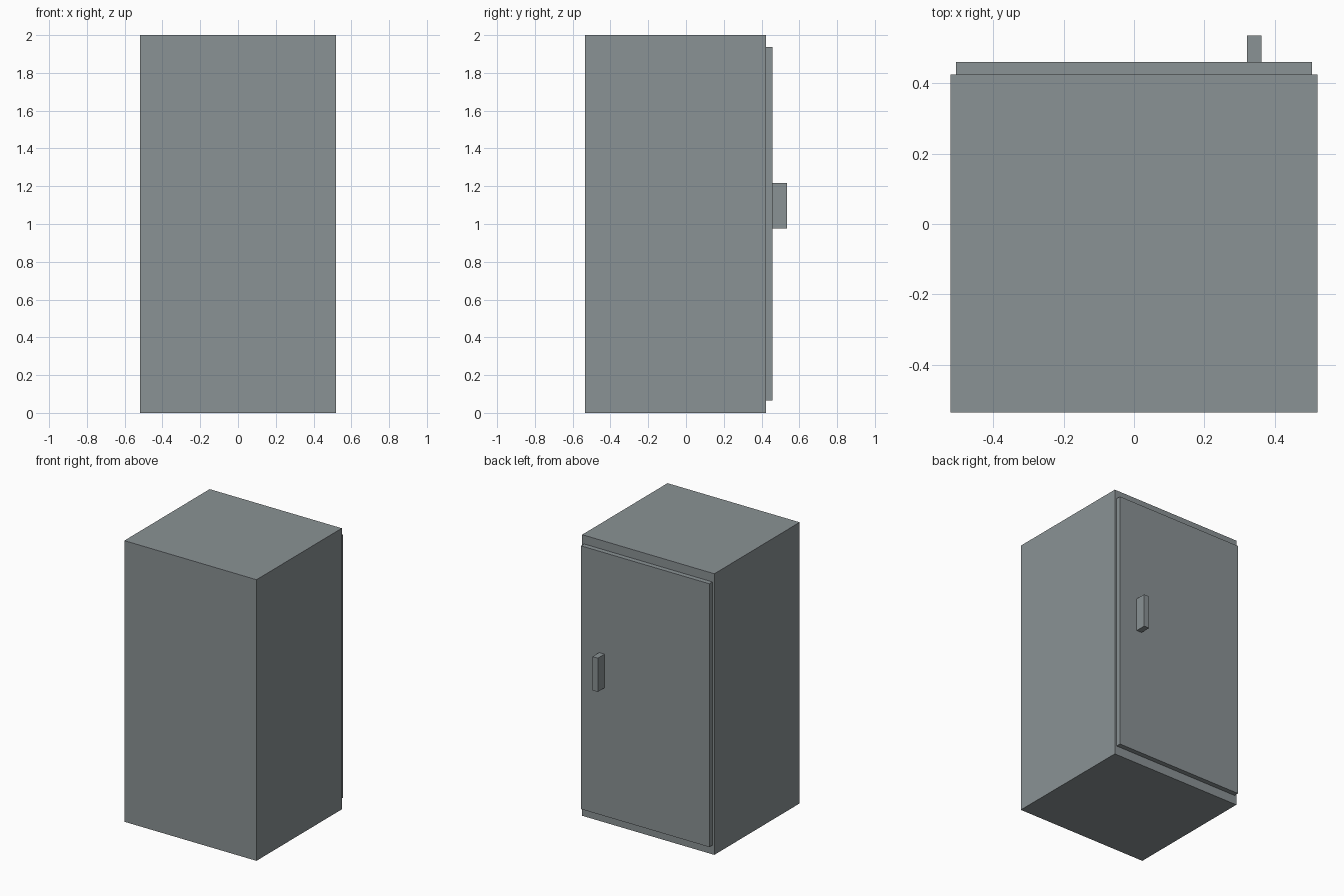
import bpy

if "Cube" in bpy.data.objects:
    bpy.data.objects.remove(bpy.data.objects["Cube"])

# Dark blue-grey paint shared by all parts
paint = bpy.data.materials.new("dark_grey_paint")
paint.diffuse_color = (0.255, 0.288, 0.299, 1)
paint.use_nodes = True
paint.node_tree.nodes["Principled BSDF"].inputs["Base Color"].default_value = paint.diffuse_color


def box(name, x, y, z):
    """Add a painted box spanning the given (min, max) ranges."""
    spans = (x, y, z)
    bpy.ops.mesh.primitive_cube_add(size=1, location=[(a + b) / 2 for a, b in spans])
    obj = bpy.context.object
    obj.name = obj.data.name = name
    obj.scale = [b - a for a, b in spans]
    bpy.ops.object.transform_apply(location=False, rotation=False, scale=True)
    obj.data.materials.append(paint)
    return obj


BODY_BACK, DOOR_FACE, HALF_DEPTH = 0.424, 0.459, 0.535

# Cabinet body
box("cabinet_body", (-0.52, 0.52), (-HALF_DEPTH, BODY_BACK), (0, 2))

# Door slab on the +y side
box("door", (-0.505, 0.505), (BODY_BACK, DOOR_FACE), (0.065, 1.938))

# Upright door handle
box("door_handle", (0.32, 0.362), (DOOR_FACE, HALF_DEPTH), (0.977, 1.217))
